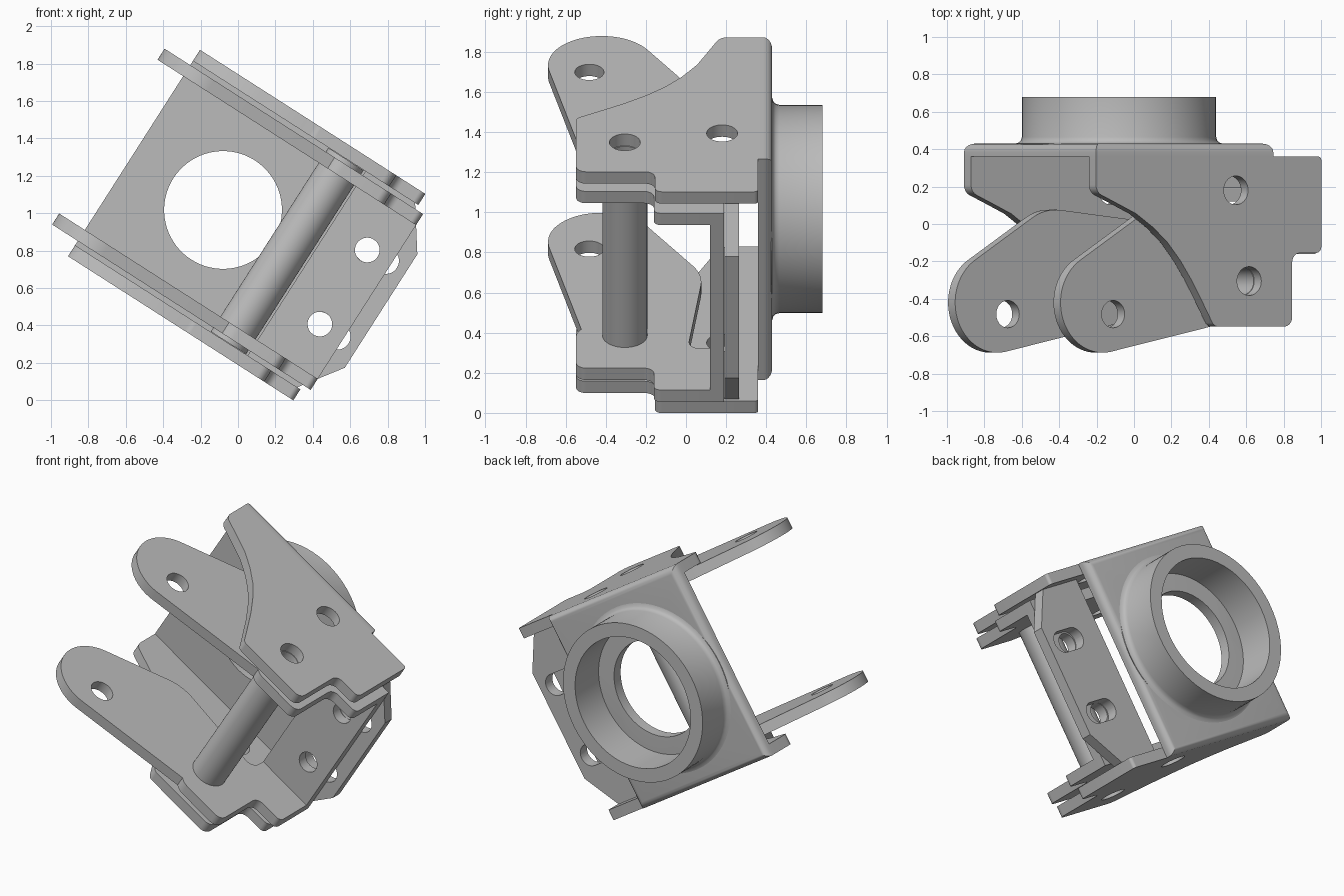
import bpy, bmesh
from math import cos, sin, tan, pi, radians
from mathutils import Matrix, Vector

cube = bpy.data.objects.get("Cube")
if cube:
    bpy.data.objects.remove(cube, do_unlink=True)

steel = bpy.data.materials.new("grey_steel")
steel.use_nodes = True
GREY = (0.5, 0.5, 0.5, 1)
steel.diffuse_color = GREY
steel.node_tree.nodes["Principled BSDF"].inputs["Base Color"].default_value = GREY

# The whole bracket is tilted about the y axis around the collar centre
TILT = Matrix.Translation((-0.08, 0, 1.017)) @ Matrix.Rotation(radians(32.6), 4, "Y")
UPRIGHT = Matrix.Rotation(pi / 2, 4, "X")


def circle(x, y, r, start=0, end=360, n=40):
    full = end - start == 360
    angles = [radians(start + (end - start) * i / (n if full else n - 1)) for i in range(n)]
    return [(x + r * cos(a), y + r * sin(a)) for a in angles]


def rounded(points, n=8):
    """Replace each (x, y, radius) corner with an arc; (x, y) stays sharp."""
    out = []
    for i, p in enumerate(points):
        if len(p) == 2:
            out.append(p)
            continue
        c = Vector(p[:2])
        a = (Vector(points[i - 1][:2]) - c).normalized()
        b = (Vector(points[(i + 1) % len(points)][:2]) - c).normalized()
        half = a.angle(b) / 2
        centre = c + (a + b).normalized() * p[2] / sin(half)
        start = c + a * p[2] / tan(half) - centre
        turn = start.angle_signed(c + b * p[2] / tan(half) - centre)
        for k in range(n + 1):
            v = Matrix.Rotation(-turn * k / n, 2) @ start + centre
            out.append((v.x, v.y))
    return out


def finish(name, bm, local=Matrix()):
    bmesh.ops.recalc_face_normals(bm, faces=bm.faces)
    bm.transform(TILT @ local)
    mesh = bpy.data.meshes.new(name)
    bm.to_mesh(mesh)
    bm.free()
    mesh.materials.clear()
    mesh.materials.append(steel)
    obj = bpy.data.objects.new(name, mesh)
    bpy.context.collection.objects.link(obj)
    bpy.ops.object.select_all(action="DESELECT")
    obj.select_set(True)
    bpy.context.view_layer.objects.active = obj
    bpy.ops.object.shade_smooth_by_angle(angle=radians(35))


def plate(name, outline, holes, low, high, local=Matrix(), bend=None):
    """Flat sheet with holes, filled between two heights."""
    curve = bpy.data.curves.new(name, "CURVE")
    curve.dimensions = "2D"
    curve.fill_mode = "BOTH"
    curve.extrude = (high - low) / 2
    for loop in [outline] + holes:
        spline = curve.splines.new("POLY")
        spline.points.add(len(loop) - 1)
        for point, (x, y) in zip(spline.points, loop):
            point.co = (x, y, 0, 1)
        spline.use_cyclic_u = True
    temp = bpy.data.objects.new(name + "_outline", curve)
    bpy.context.collection.objects.link(temp)
    bpy.context.view_layer.update()
    graph = bpy.context.evaluated_depsgraph_get()
    mesh = bpy.data.meshes.new_from_object(temp.evaluated_get(graph))
    bm = bmesh.new()
    bm.from_mesh(mesh)
    bpy.data.objects.remove(temp, do_unlink=True)
    bpy.data.meshes.remove(mesh)
    bmesh.ops.remove_doubles(bm, verts=bm.verts, dist=1e-5)
    bmesh.ops.translate(bm, verts=bm.verts, vec=(0, 0, (low + high) / 2))
    if bend:  # round the outer bend along the two long sides
        edges = [e for e in bm.edges if all(v.co.z < low + 0.01 and abs(v.co.y) > bend for v in e.verts)]
        bmesh.ops.bevel(bm, geom=edges, offset=0.045, segments=5, affect="EDGES", profile=0.5)
    finish(name, bm, local)


def lathe(name, profile, local=Matrix()):
    """Revolve a closed (radius, height) loop about z."""
    bm = bmesh.new()
    verts = [bm.verts.new((r, 0, z)) for r, z in profile]
    edges = [bm.edges.new((verts[i - 1], verts[i])) for i in range(len(verts))]
    bmesh.ops.spin(bm, geom=verts + edges, cent=(0, 0, 0), axis=(0, 0, 1),
                   angle=2 * pi, steps=72, use_merge=True)
    bmesh.ops.remove_doubles(bm, verts=bm.verts, dist=1e-5)
    finish(name, bm, local)


def rect(x0, x1, y0, y1):
    return [(x0, y0), (x1, y0), (x1, y1), (x0, y1)]


PIN = (0.407, -0.305)

# Outer cheek: swept concave edge, stepped foot
cheek = rounded([
    (-0.565, 0.36), (-0.565, 0.17, 0.06), (-0.42, 0.105), (-0.31, 0.055), (-0.2, -0.02),
    (-0.11, -0.1), (-0.03, -0.195), (0.045, -0.305), (0.115, -0.425), (0.185, -0.548, 0.04),
    (0.68, -0.548, 0.05), (0.68, -0.155, 0.05), (0.865, -0.155, 0.035), (0.865, 0.36, 0.02)])
cheek_holes = [circle(*PIN, 0.077), circle(0.323, 0.18, 0.077)]

# Inner arm: long lug with round end, stepped foot
arm = circle(-0.46, -0.42, 0.268, 280, 121.6) + rounded([
    (-0.25, 0.026), (-0.154, 0.0855, 0.28), (0.3, 0.034), (0.53, 0.008, 0.06), (0.53, 0.19),
    (0.913, 0.19), (0.913, -0.16, 0.035), (0.71, -0.16, 0.05), (0.71, -0.548, 0.05),
    (0.38, -0.548, 0.1)])
arm_holes = [circle(-0.394, -0.482, 0.073), circle(*PIN, 0.112)]

for side, sign in (("upper", 1), ("lower", -1)):
    low, high = sorted((sign * 0.585, sign * 0.655))
    plate(side + "_outer_cheek", cheek, cheek_holes, low, high)
    low, high = sorted((sign * 0.488, sign * 0.558))
    plate(side + "_inner_arm", arm, arm_holes, low, high)

# Back plate of the outer bracket, rounded where it bends into the cheeks
plate("back_plate", rect(-0.565, 0.56, -0.655, 0.655), [circle(0, 0, 0.315, n=72)],
      -0.43, -0.36, UPRIGHT, bend=0.65)

# Web joining the two arms
plate("inner_web", rect(0.53, 0.913, -0.488, 0.488),
      [circle(0.765, w, 0.066) for w in (-0.235, 0.235)], -0.19, -0.12, UPRIGHT)

# Slotted adjuster plate behind the web
slots = [rounded([(x, y, 0.0699) for x, y in rect(0.695, 0.95, w - 0.07, w + 0.07)])
         for w in (-0.24, 0.24)]
plate("slotted_plate", [(0.53, -0.585), (0.845, -0.585), (1.003, -0.36), (1.003, 0.36),
                        (0.845, 0.585), (0.53, 0.585)], slots, -0.265, -0.193, UPRIGHT)

# Round collar with a small fillet at its foot
lathe("collar", [(0.43, -0.425), (0.43, -0.68), (0.52, -0.68), (0.52, -0.465),
                 (0.525, -0.448), (0.535, -0.436), (0.555, -0.43), (0.555, -0.425)], UPRIGHT)

# Hollow spacer pin between the cheeks
lathe("spacer_pin", [(0.075, -0.583), (0.112, -0.583), (0.112, 0.583), (0.075, 0.583)],
      Matrix.Translation((*PIN, 0)))
